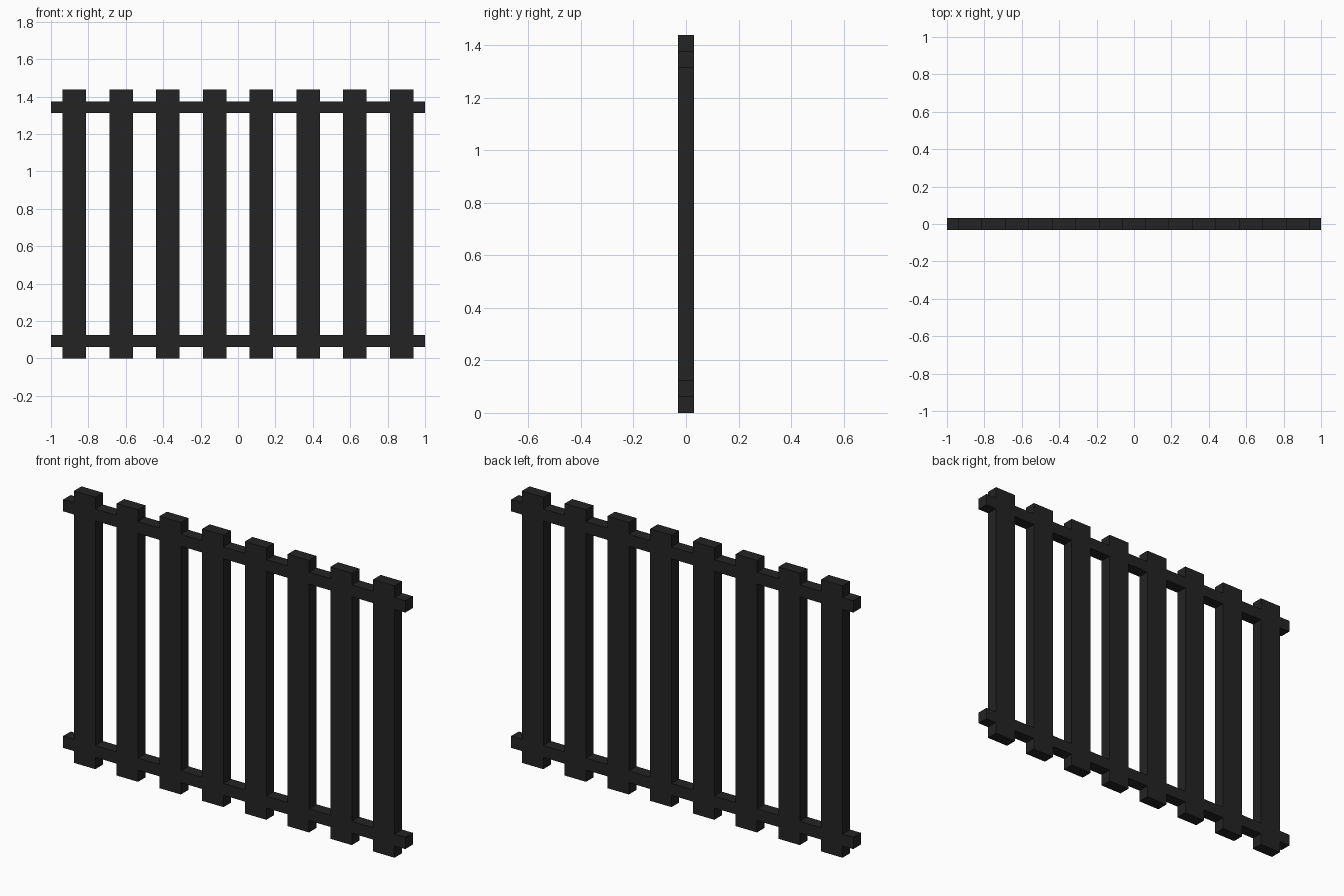
import bpy

if "Cube" in bpy.data.objects:
    bpy.data.objects.remove(bpy.data.objects["Cube"])

black = bpy.data.materials.new("black_painted_wood")
black.diffuse_color = (0.017, 0.017, 0.017, 1.0)
black.use_nodes = True
black.node_tree.nodes["Principled BSDF"].inputs["Base Color"].default_value = black.diffuse_color

U = 1 / 16  # base unit: board thickness


def board(name, x, z, width, height):
    """Flat board centred on y = 0, with its underside at z."""
    bpy.ops.mesh.primitive_cube_add(size=1, location=(x, 0, z + height / 2))
    ob = bpy.context.object
    ob.name = name
    ob.scale = (width, U, height)
    bpy.ops.object.transform_apply(location=False, rotation=False, scale=True)
    ob.data.materials.append(black)
    return ob


# Eight evenly spaced upright slats
for i in range(8):
    board(f"slat_{i + 1}", -0.875 + 0.25 * i, 0, 2 * U, 23 * U)

# Two full-width rails, flush with the slats
board("bottom_rail", 0, U, 2, U)
board("top_rail", 0, 21 * U, 2, U)
